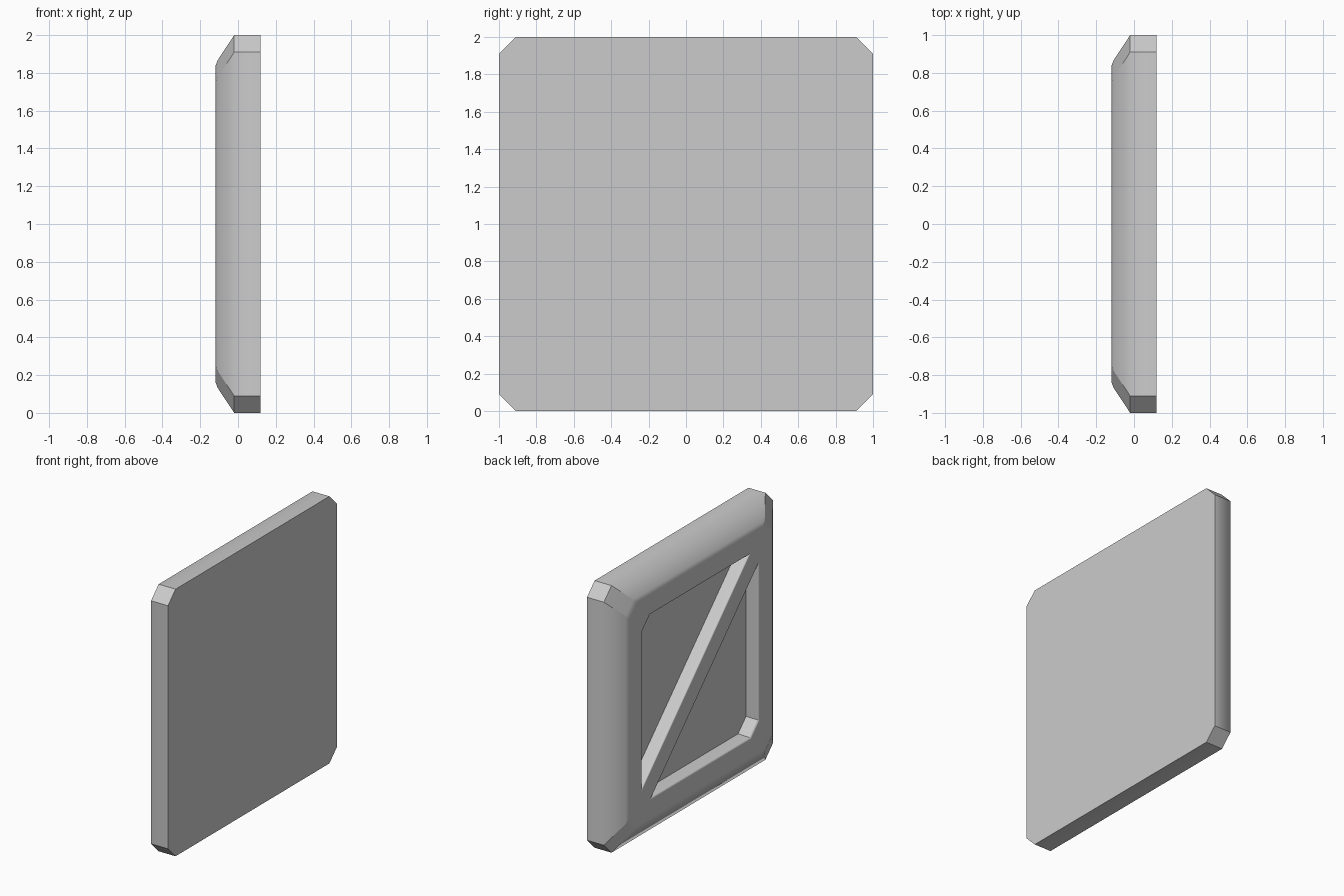
import bpy, bmesh, math
from mathutils import Matrix

if "Cube" in bpy.data.objects:
    bpy.data.objects.remove(bpy.data.objects["Cube"])

grey = bpy.data.materials.new("light grey")
grey.use_nodes = True
grey.diffuse_color = (0.6, 0.6, 0.6, 1)
grey.node_tree.nodes["Principled BSDF"].inputs["Base Color"].default_value = (0.6, 0.6, 0.6, 1)


def octagon(bm, x, half, cut):
    """Ring of vertices: a square with cut corners, in the plane at x."""
    k = half - cut
    pts = [(half, -k), (half, k), (k, half), (-k, half)]
    pts += [(-y, -z) for y, z in pts]
    return [bm.verts.new((x, y, z + 1)) for y, z in pts]


def bridge(bm, a, b):
    n = len(a)
    for i in range(n):
        j = (i + 1) % n
        bm.faces.new((a[i], a[j], b[j], b[i]))


def finish(bm, name, sharp_rule):
    bmesh.ops.recalc_face_normals(bm, faces=bm.faces)
    mesh = bpy.data.meshes.new(name)
    bm.to_mesh(mesh)
    bm.free()
    mesh.materials.append(grey)
    obj = bpy.data.objects.new(name, mesh)
    bpy.context.collection.objects.link(obj)
    bpy.context.view_layer.objects.active = obj
    obj.select_set(True)
    bpy.ops.object.shade_smooth_by_angle(angle=math.radians(60))
    obj.select_set(False)
    # Keep the cut corners crisp
    for e in mesh.edges:
        a, b = (mesh.vertices[v].co for v in e.vertices)
        if sharp_rule(a, b):
            e.use_edge_sharp = True
    mod = obj.modifiers.new("flat_face_normals", 'WEIGHTED_NORMAL')
    mod.keep_sharp = True
    return obj


# Panel: flat back, sloped rim, raised border and recessed floor
bm = bmesh.new()
rings = [octagon(bm, x, half, cut) for x, half, cut in (
    (0.12, 1.0, 0.09), (-0.02, 1.0, 0.09),      # outer side
    (-0.108, 0.867, 0.09), (-0.12, 0.835, 0.1),  # slope and softened edge
    (-0.12, 0.7, 0.1), (-0.115, 0.69, 0.097),    # border and inner lip
    (-0.102, 0.685, 0.095), (-0.02, 0.682, 0.095))]  # recess wall
for a, b in zip(rings, rings[1:]):
    bridge(bm, a, b)
bm.faces.new(rings[0])
bm.faces.new(rings[-1])
finish(bm, "panel", lambda a, b: abs(a.x - b.x) > 0.001)

# Diagonal brace, flush with the border, running corner to corner
bm = bmesh.new()
profile = [(0.0, 0.081), (-0.102, 0.081), (-0.115, 0.077), (-0.12, 0.07)]
profile += [(x, -w) for x, w in reversed(profile)]
length = 1.3 / math.sqrt(2)
ends = [[bm.verts.new((x, s * length, w)) for x, w in profile] for s in (-1, 1)]
bridge(bm, *ends)
for end in ends:
    bm.faces.new(end)
bmesh.ops.rotate(bm, verts=bm.verts, matrix=Matrix.Rotation(math.radians(-45), 3, 'X'))
bmesh.ops.translate(bm, verts=bm.verts, vec=(0, 0, 1))
finish(bm, "diagonal_brace", lambda a, b: False)
